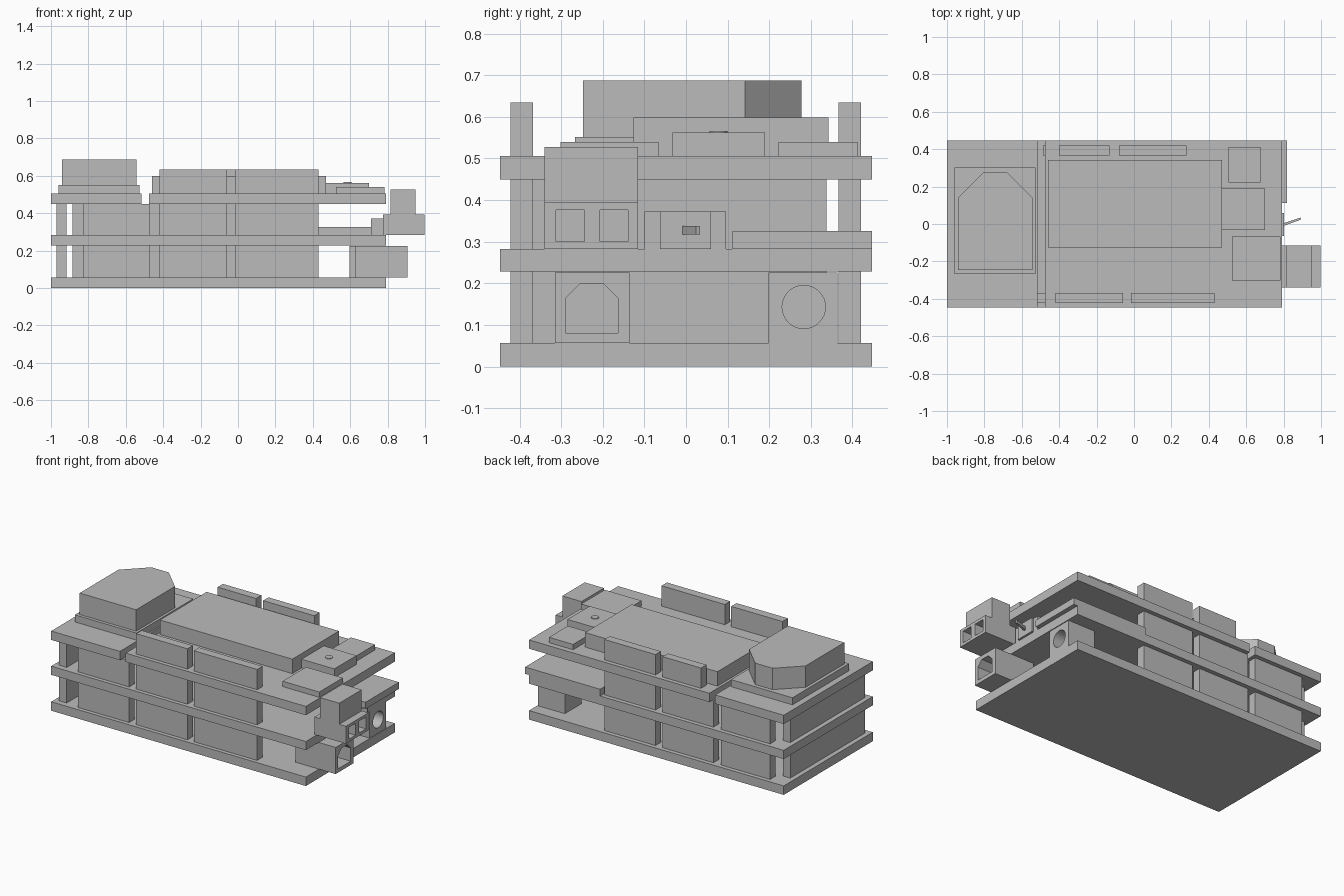
import bpy, bmesh, math
from mathutils import Vector

if "Cube" in bpy.data.objects:
    bpy.data.objects.remove(bpy.data.objects["Cube"], do_unlink=True)

grey = bpy.data.materials.new("plain_grey")
grey.use_nodes = True
GREY = (0.5, 0.5, 0.5, 1)
grey.diffuse_color = GREY
grey.node_tree.nodes["Principled BSDF"].inputs["Base Color"].default_value = GREY


def prism(name, points, direction):
    """Extrude a closed outline along a direction."""
    bm = bmesh.new()
    face = bm.faces.new([bm.verts.new(p) for p in points])
    grown = bmesh.ops.extrude_face_region(bm, geom=[face])["geom"]
    moved = [g for g in grown if isinstance(g, bmesh.types.BMVert)]
    bmesh.ops.translate(bm, verts=moved, vec=Vector(direction))
    bmesh.ops.recalc_face_normals(bm, faces=bm.faces)
    mesh = bpy.data.meshes.new(name)
    bm.to_mesh(mesh)
    bm.free()
    mesh.materials.append(grey)
    obj = bpy.data.objects.new(name, mesh)
    bpy.context.collection.objects.link(obj)
    return obj


def plan(name, outline, z0, z1):
    return prism(name, [(x, y, z0) for x, y in outline], (0, 0, z1 - z0))


def box(name, x, y, z):
    return plan(name, [(x[0], y[0]), (x[1], y[0]), (x[1], y[1]), (x[0], y[1])], *z)


def socket_hole(obj, outline, front, depth):
    """Cut a blind opening into the +x face of a part."""
    cutter = prism("socket_cutter", [(front - depth, y, z) for y, z in outline],
                   (depth + 0.05, 0, 0))
    cutter.hide_render = True
    mod = obj.modifiers.new("opening", "BOOLEAN")
    mod.operation = "DIFFERENCE"
    mod.solver = "EXACT"
    mod.object = cutter
    bpy.context.view_layer.objects.active = obj
    bpy.ops.object.modifier_apply(modifier=mod.name)
    bpy.data.objects.remove(cutter, do_unlink=True)


def circle(cx, cy, r, n):
    return [(cx + r * math.cos(math.tau * i / n), cy + r * math.sin(math.tau * i / n))
            for i in range(n)]


# Stacked boards; the top level is split in two
WIDE = (-0.447, 0.447)
LOW, MID, TOP = (0, 0.057), (0.228, 0.283), (0.45, 0.506)
box("bottom_board", (-1, 0.79), WIDE, LOW)
box("middle_board", (-1, 0.79), WIDE, MID)
box("top_board_small", (-1, -0.517), WIDE, TOP)
box("top_board_large", (-0.477, 0.79), WIDE, TOP)

# Pin headers between the boards
FRONT_Y, BACK_Y = (-0.422, -0.368), (0.366, 0.42)
front_spans = [(-0.83, -0.47), (-0.42, -0.06), (-0.015, 0.43)]
back_spans = [(-0.885, -0.54), (-0.487, -0.13), (-0.08, 0.28)]
for level, z in (("lower", (LOW[1], MID[0])), ("upper", (MID[1], TOP[0]))):
    for i in range(3):
        box(f"{level}_front_header_{i}", front_spans[i], FRONT_Y, z)
        box(f"{level}_back_header_{i}", back_spans[i], BACK_Y, z)
    box(f"{level}_end_header", (-0.97, -0.917), (-0.41, 0.338), z)

# Headers on the top board
top_z = (TOP[1], 0.635)
for i, span in enumerate(front_spans[1:]):
    box(f"top_front_header_{i}", span, FRONT_Y, top_z)
for i, span in enumerate([(-0.40, -0.13), (-0.08, 0.28)]):
    box(f"top_back_header_{i}", span, BACK_Y, top_z)

# Module with two cut corners on a base plate
box("module_base", (-0.96, -0.527), (-0.267, 0.302), (TOP[1], 0.551))
plan("module_housing", [(-0.94, -0.247), (-0.543, -0.247), (-0.543, 0.142),
                        (-0.68, 0.277), (-0.803, 0.277), (-0.94, 0.142)], 0.551, 0.687)

# Top board parts
box("large_block", (-0.46, 0.47), (-0.126, 0.342), (TOP[1], 0.598))
box("button_base", (0.47, 0.70), (-0.033, 0.19), (TOP[1], 0.562))
plan("button", circle(0.585, 0.078, 0.022, 24), 0.562, 0.566)
box("front_chip", (0.525, 0.783), (-0.302, -0.066), (TOP[1], 0.54))
box("back_chip", (0.505, 0.675), (0.222, 0.412), (TOP[1], 0.54))

# Middle board parts
box("card_slot", (0.29, 0.818), (0.112, 0.447), (MID[1], 0.326))
box("switch_body", (0.71, 0.79), (-0.10, 0.096), (MID[1], 0.372))
box("switch_face", (0.79, 0.803), (-0.063, 0.06), (MID[1], 0.372))
plan("switch_lever", [(0.80, 0.004), (0.803, -0.009), (0.894, 0.024), (0.89, 0.034)],
     0.317, 0.338)
twin = box("twin_port", (0.775, 0.997), (-0.34, -0.115), (MID[1], 0.394))
for y in (-0.278, -0.173):
    socket_hole(twin, [(y - 0.034, 0.301), (y + 0.034, 0.301),
                       (y + 0.034, 0.376), (y - 0.034, 0.376)], 0.997, 0.15)
box("twin_port_top", (0.815, 0.95), (-0.34, -0.115), (0.394, 0.528))

# Bottom board sockets
square = box("square_socket", (0.625, 0.907), (-0.315, -0.136), (LOW[1], 0.226))
socket_hole(square, [(-0.289, 0.081), (-0.164, 0.081), (-0.164, 0.165),
                     (-0.199, 0.2), (-0.254, 0.2), (-0.289, 0.165)], 0.907, 0.2)
round_jack = box("round_jack", (0.597, 0.787), (0.198, 0.364), (LOW[1], 0.226))
socket_hole(round_jack, circle(0.283, 0.143, 0.052, 32), 0.787, 0.14)
